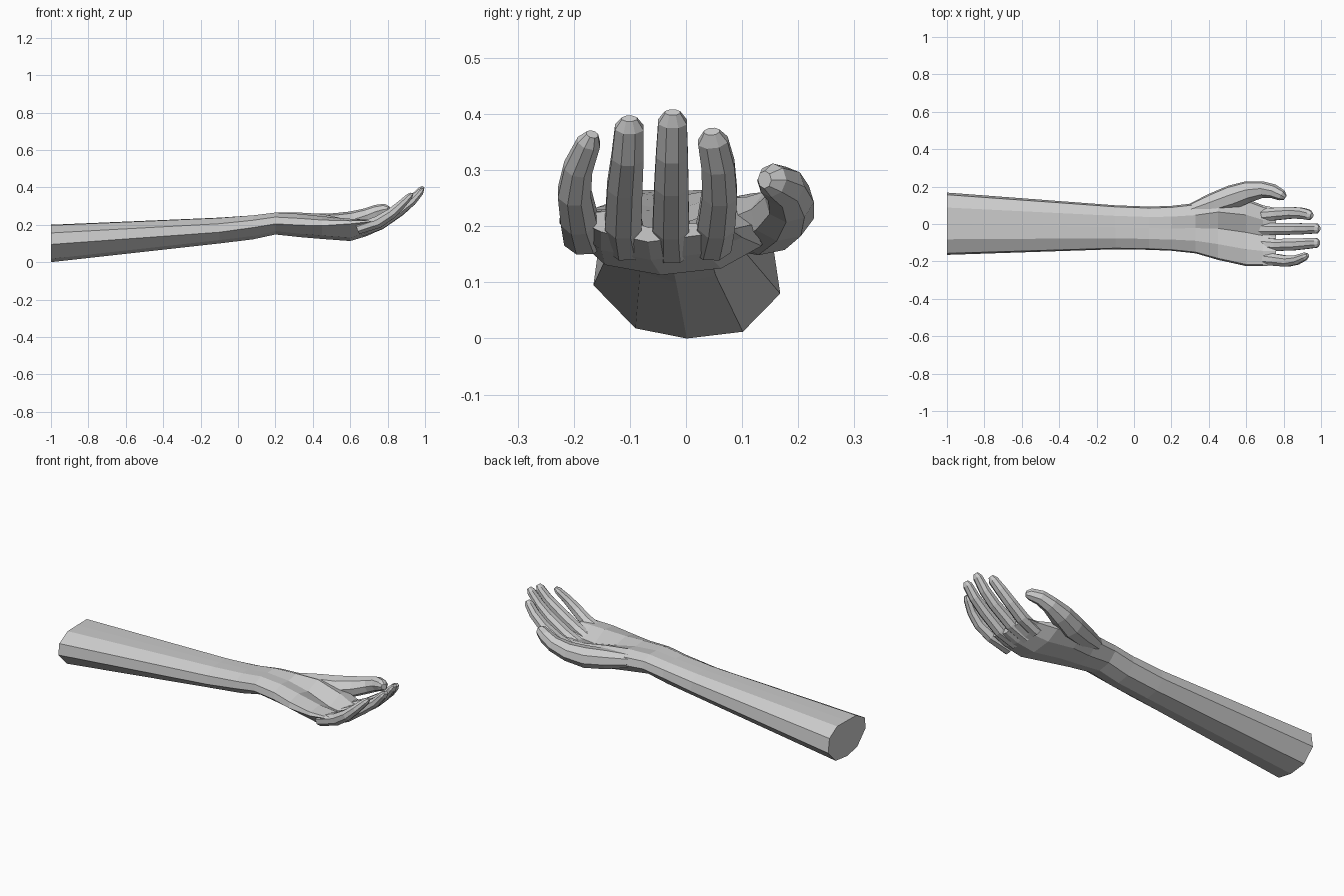
import bpy, bmesh, math
from mathutils import Vector


def loft(name, rings):
    """Skin a list of equal-length point rings and cap both ends."""
    bm = bmesh.new()
    loops = [[bm.verts.new(p) for p in ring] for ring in rings]
    n = len(loops[0])
    for a, b in zip(loops, loops[1:]):
        for i in range(n):
            j = (i + 1) % n
            bm.faces.new((a[i], a[j], b[j], b[i]))
    bm.faces.new(loops[0])
    bm.faces.new(loops[-1])
    bmesh.ops.recalc_face_normals(bm, faces=bm.faces)
    mesh = bpy.data.meshes.new(name)
    bm.to_mesh(mesh)
    bm.free()
    obj = bpy.data.objects.new(name, mesh)
    bpy.context.collection.objects.link(obj)
    return obj


def arm_ring(x, y0, y1, zb, s0, s1, t0, t1, mid):
    """Ten-sided section: rounded underside, flat or cupped top."""
    c, h = (y0 + y1) / 2, (y1 - y0) / 2
    pts = [(-.55, zb + .018), (0, zb), (.6, zb + .012), (1, s1),
           (.93, s1 + .65 * (t1 - s1)), (.52, t1), (0, mid), (-.5, t0),
           (-.95, s0 + .6 * (t0 - s0)), (-1, s0)]
    return [(x, c + u * h, z) for u, z in pts]


def digit(name, path, side=(0, 1, 0), sides=8):
    """Sweep a faceted tube; path rows are x, y, z, half width, half depth."""
    pts = [Vector(p[:3]) for p in path]
    rings = []
    for i, p in enumerate(path):
        t = (pts[min(i + 1, len(pts) - 1)] - pts[max(i - 1, 0)]).normalized()
        s = Vector(side)
        s = (s - t * s.dot(t)).normalized()
        n = t.cross(s)
        ring = []
        for k in range(sides):
            a = math.tau * (k + .5) / sides
            ring.append(pts[i] + s * math.cos(a) * p[3] * 1.06 + n * math.sin(a) * p[4] * 1.06)
        rings.append(ring)
    return loft(name, rings)


# Forearm, wrist and cupped palm
loft("forearm_and_palm", [arm_ring(*r) for r in (
    (-1.0, -.165, .168, .000, .095, .080, .197, .200, .199),
    (-.10, -.135, .100, .100, .160, .160, .236, .237, .238),
    (.08, -.138, .093, .122, .185, .185, .250, .250, .250),
    (.20, -.143, .097, .148, .205, .205, .265, .265, .263),
    (.33, -.157, .112, .134, .198, .200, .258, .265, .252),
    (.45, -.192, .145, .124, .195, .195, .245, .258, .225),
    (.60, -.225, .135, .113, .205, .165, .232, .225, .186),
    (.69, -.225, .100, .140, .215, .180, .228, .205, .184),
    (.76, -.220, .085, .172, .222, .190, .226, .205, .198))])

# Four fingers curling upward
digit("index_finger", [
    (.66, .045, .165, .036, .028), (.76, .054, .205, .034, .031),
    (.84, .060, .258, .032, .028), (.90, .057, .310, .030, .025),
    (.938, .048, .352, .027, .020), (.952, .046, .369, .014, .010)])
digit("middle_finger", [
    (.66, -.025, .160, .036, .028), (.76, -.027, .203, .033, .031),
    (.87, -.026, .275, .031, .027), (.93, -.025, .328, .029, .024),
    (.977, -.024, .386, .026, .018), (.991, -.024, .403, .014, .008)])
digit("ring_finger", [
    (.66, -.105, .165, .036, .028), (.76, -.112, .205, .033, .031),
    (.86, -.109, .272, .032, .027), (.93, -.104, .325, .029, .024),
    (.976, -.101, .376, .026, .018), (.989, -.101, .392, .014, .008)])
digit("little_finger", [
    (.64, -.180, .178, .038, .030), (.75, -.191, .215, .033, .033),
    (.82, -.199, .260, .030, .029), (.87, -.192, .305, .026, .024),
    (.915, -.173, .350, .021, .018), (.929, -.167, .364, .011, .009)])

# Thumb with its fleshy base
digit("thumb", [
    (.30, .070, .215, .035, .035), (.42, .108, .207, .055, .050),
    (.52, .142, .205, .063, .054), (.61, .172, .222, .056, .047),
    (.69, .184, .247, .042, .040), (.745, .175, .270, .036, .036),
    (.790, .153, .282, .028, .029), (.808, .140, .283, .014, .015)],
    side=(-.3, 1, .2))
